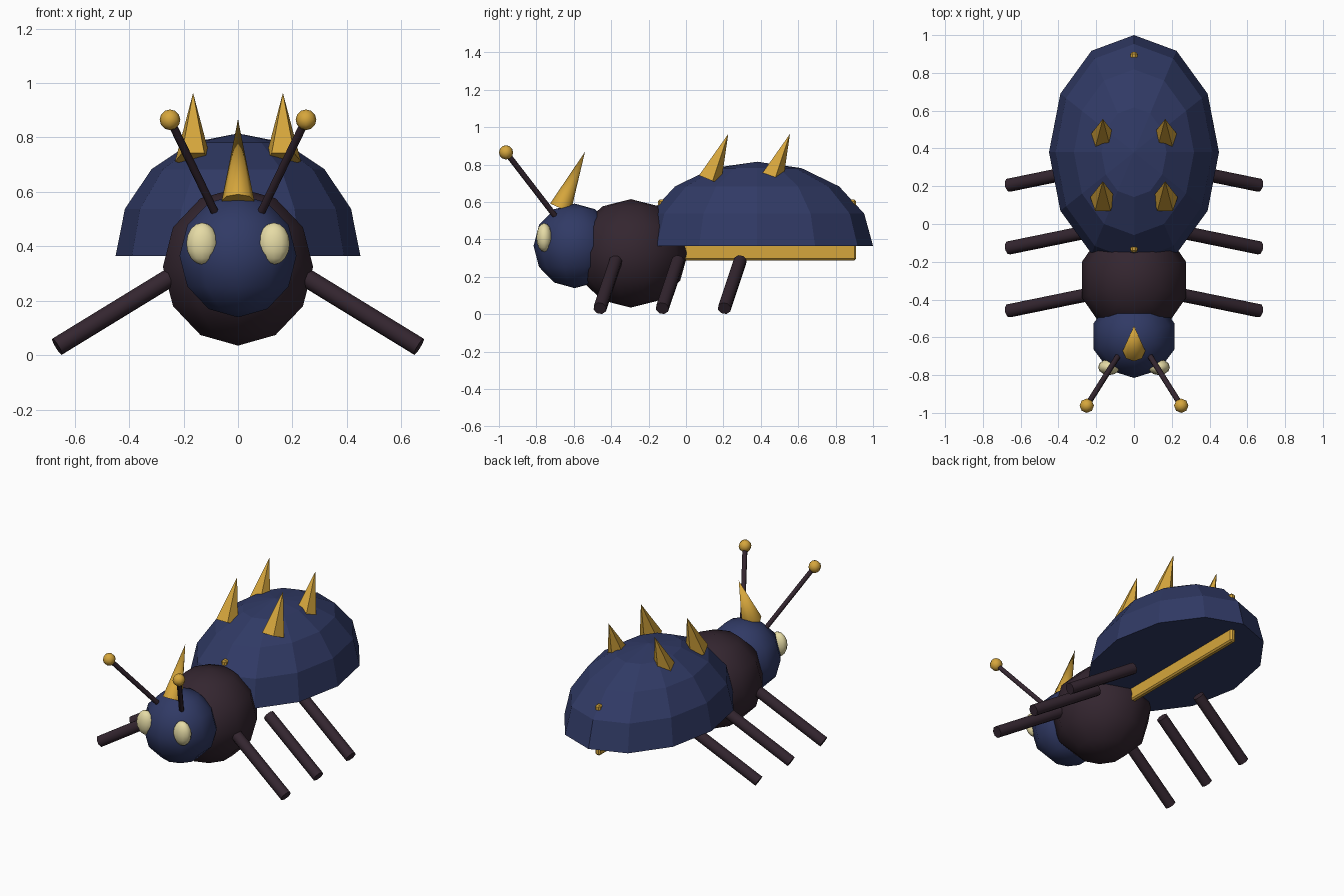
import bpy, bmesh, math
from mathutils import Vector, Matrix

if "Cube" in bpy.data.objects:
    bpy.data.objects.remove(bpy.data.objects["Cube"])


def material(name, rgb):
    m = bpy.data.materials.new(name)
    m.diffuse_color = (*rgb, 1)
    m.use_nodes = True
    m.node_tree.nodes["Principled BSDF"].inputs["Base Color"].default_value = m.diffuse_color
    return m


NAVY = material("navy", (0.030, 0.042, 0.130))
DARK = material("dark_plum", (0.034, 0.019, 0.029))
GOLD = material("gold", (0.67, 0.38, 0.045))
CREAM = material("cream", (0.79, 0.71, 0.38))


def finish(bm, name, mat, smooth=None):
    bmesh.ops.recalc_face_normals(bm, faces=bm.faces)
    me = bpy.data.meshes.new(name)
    bm.to_mesh(me)
    bm.free()
    me.materials.append(mat)
    ob = bpy.data.objects.new(name, me)
    bpy.context.collection.objects.link(ob)
    if smooth:
        bpy.ops.object.select_all(action='DESELECT')
        ob.select_set(True)
        bpy.context.view_layer.objects.active = ob
        bpy.ops.object.shade_smooth_by_angle(angle=math.radians(smooth))
    return ob


def ellipsoid(name, centre, radii, segs, rings, mat, smooth=80, half=False):
    bm = bmesh.new()
    bmesh.ops.create_uvsphere(bm, u_segments=segs, v_segments=rings, radius=1)
    if half:
        low = [v for v in bm.verts if v.co.z < -0.01]
        bmesh.ops.delete(bm, geom=low, context='VERTS')
        bmesh.ops.holes_fill(bm, edges=[e for e in bm.edges if e.is_boundary])
    bmesh.ops.transform(bm, verts=bm.verts,
                        matrix=Matrix.Translation(centre) @ Matrix.Diagonal((*radii, 1)))
    return finish(bm, name, mat, smooth)


def rod(name, a, b, r1, r2, segs, mat, smooth=None):
    # cylinder or cone running from a to b
    a, b = Vector(a), Vector(b)
    d = b - a
    bm = bmesh.new()
    bmesh.ops.create_cone(bm, cap_ends=True, segments=segs, radius1=r1, radius2=r2,
                          depth=d.length)
    bmesh.ops.remove_doubles(bm, verts=bm.verts, dist=1e-5)
    rot = Vector((0, 0, 1)).rotation_difference(d.normalized()).to_matrix().to_4x4()
    bmesh.ops.transform(bm, verts=bm.verts, matrix=Matrix.Translation((a + b) / 2) @ rot)
    return finish(bm, name, mat, smooth)


# body
ellipsoid("shell", (0, 0.38, 0.365), (0.45, 0.62, 0.45), 12, 8, NAVY, smooth=None, half=True)
ellipsoid("thorax", (0, -0.295, 0.325), (0.29, 0.305, 0.29), 10, 6, DARK)
ellipsoid("head", (0, -0.595, 0.365), (0.226, 0.22, 0.226), 10, 6, NAVY)

# gold seam bar running through the shell
bm = bmesh.new()
bmesh.ops.create_cube(bm, size=1)
bmesh.ops.transform(bm, verts=bm.verts,
                    matrix=Matrix.Translation((0, 0.38, 0.45)) @ Matrix.Diagonal((0.036, 1.06, 0.325, 1)))
bmesh.ops.bevel(bm, geom=bm.edges[:], offset=0.009, segments=1, affect='EDGES')
finish(bm, "shell_seam", GOLD)

# head horn
rod("head_horn", (0, -0.672, 0.567), (0, -0.54, 0.868), 0.06, 0, 8, GOLD, smooth=50)

for side, s in (("left", -1), ("right", 1)):
    # eyes
    ellipsoid(side + "_eye", (s * 0.132, -0.758, 0.41), (0.058, 0.042, 0.077), 12, 8, CREAM)
    # antennae
    tip = (s * 0.25, -0.962, 0.865)
    rod(side + "_antenna", (s * 0.085, -0.70, 0.525), tip, 0.015, 0.015, 8, DARK, smooth=50)
    ellipsoid(side + "_antenna_tip", tip, (0.038,) * 3, 8, 6, GOLD)
    # shell spikes, leaning back
    for i, y in enumerate((0.122, 0.452)):
        rod(f"{side}_spike_{i + 1}", (s * 0.165, y, 0.72), (s * 0.165, y + 0.104, 0.964),
            0.07, 0, 5, GOLD)
    # legs
    for part, y in (("front", -0.375), ("middle", -0.042), ("rear", 0.29)):
        rod(f"{side}_{part}_leg", (s * 0.25, y, 0.285), (s * 0.665, y - 0.085, 0.031),
            0.036, 0.036, 8, DARK, smooth=50)
